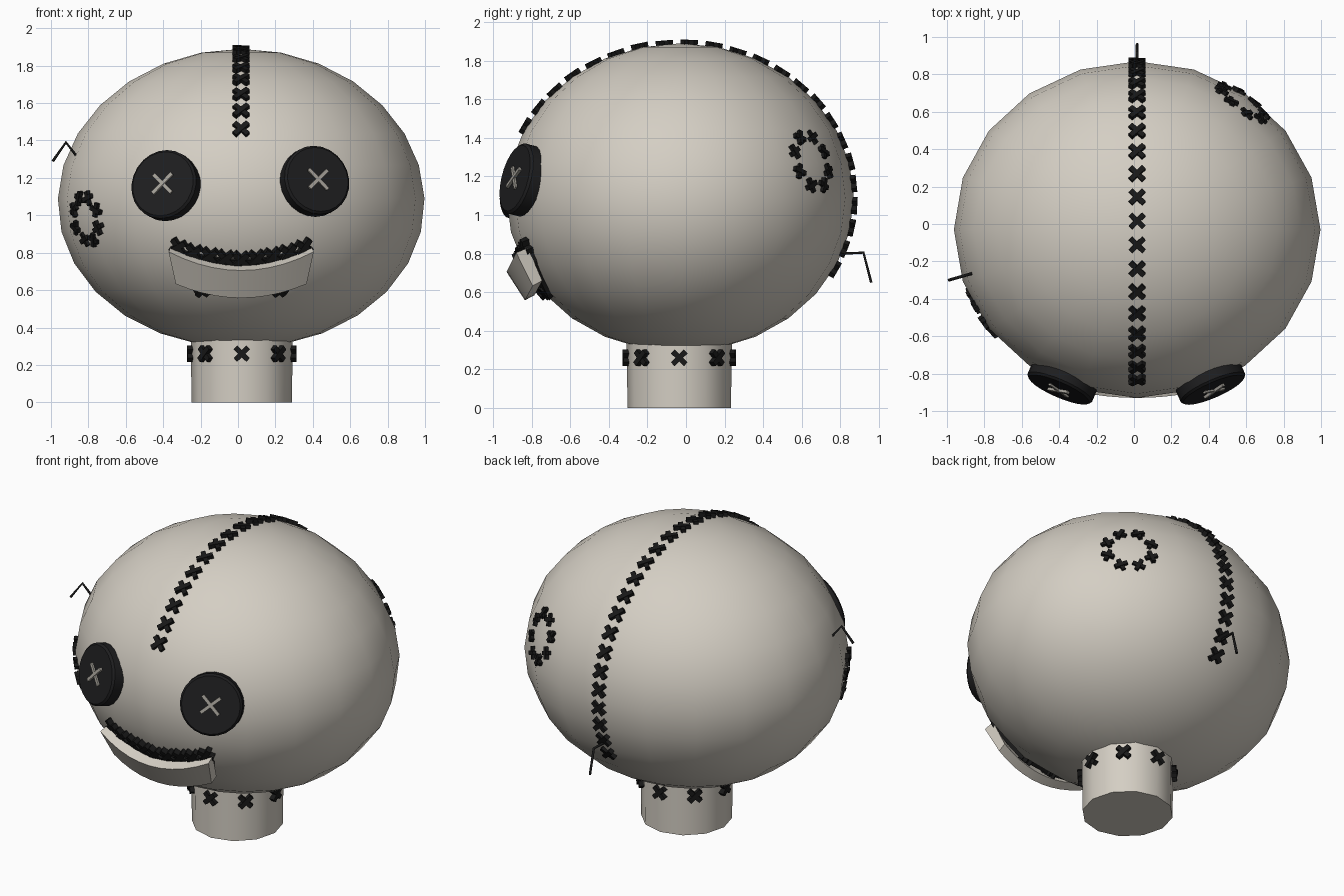
import bpy, bmesh, math
from mathutils import Vector, Matrix
from mathutils.bvhtree import BVHTree

if "Cube" in bpy.data.objects:
    bpy.data.objects.remove(bpy.data.objects["Cube"])

C = Vector((0.017, -0.03, 1.09))      # head centre
R = Vector((0.98, 0.9, 0.8))          # head radii
UP = Vector((0, 0, 1))


def material(name, rgb):
    m = bpy.data.materials.new(name)
    m.use_nodes = True
    m.diffuse_color = (*rgb, 1)
    bsdf = m.node_tree.nodes["Principled BSDF"]
    bsdf.inputs["Base Color"].default_value = (*rgb, 1)
    bsdf.inputs["Roughness"].default_value = 0.8
    return m


cloth = material("cream cloth", (0.66, 0.62, 0.55))
black = material("black thread", (0.009, 0.009, 0.009))
button = material("charcoal button", (0.013, 0.013, 0.014))
grey = material("grey thread", (0.38, 0.36, 0.32))


def make(name, bm, mat, smooth=None):
    bmesh.ops.recalc_face_normals(bm, faces=bm.faces)
    mesh = bpy.data.meshes.new(name)
    bm.to_mesh(mesh)
    bm.free()
    mesh.materials.append(mat)
    ob = bpy.data.objects.new(name, mesh)
    bpy.context.collection.objects.link(ob)
    if smooth:
        bpy.ops.object.select_all(action='DESELECT')
        ob.select_set(True)
        bpy.context.view_layer.objects.active = ob
        bpy.ops.object.shade_smooth_by_angle(angle=math.radians(smooth))
    return ob


def frame(p, n, up=UP):
    """Matrix at p whose local z is n and local y leans towards up."""
    n = n.normalized()
    x = up.cross(n).normalized()
    y = n.cross(x)
    return Matrix.Translation(p) @ Matrix((x, y, n)).transposed().to_4x4()


def cross(bm, m, length, width, thick):
    """Two crossed bars, one a little higher than the other."""
    for s in (-1, 1):
        bmesh.ops.create_cube(bm, size=1, matrix=m
                              @ Matrix.Translation((0, 0, 0.002 * s))
                              @ Matrix.Rotation(s * math.radians(44), 4, 'Z')
                              @ Matrix.Diagonal((length, width, thick, 1)))


def normal(p):
    return Vector([(p[i] - C[i]) / R[i] ** 2 for i in range(3)]).normalized()


# Head: slightly narrower at the crown
bm = bmesh.new()
bmesh.ops.create_uvsphere(bm, u_segments=20, v_segments=14, radius=1)
for v in bm.verts:
    k = 1 - 0.025 * v.co.z
    v.co = C + Vector((v.co.x * R.x * (k if abs(v.co.z) > 0.01 else 1),
                       v.co.y * R.y, v.co.z * R.z))
head_tree = BVHTree.FromBMesh(bm)
make("head", bm, cloth, 60)


def snap(p):
    return head_tree.find_nearest(p)[0]


def front_point(x, z):
    a = 1 - ((x - C.x) / R.x) ** 2 - ((z - C.z) / R.z) ** 2
    return snap(Vector((x, C.y - R.y * math.sqrt(a), z)))


# Neck
bm = bmesh.new()
bmesh.ops.create_cone(bm, cap_ends=True, segments=12, radius1=0.268, radius2=0.274,
                      depth=0.42, matrix=Matrix.Translation((0.02, -0.035, 0.21)))
make("neck", bm, cloth, 45)

# Stitches round the neck
bm = bmesh.new()
for i in range(8):
    a = i * math.pi / 4
    n = Vector((math.sin(a), -math.cos(a), 0))
    cross(bm, frame(Vector((0.02, -0.035, 0.26)) + n * 0.274, n), 0.095, 0.028, 0.035)
make("neck_stitches", bm, black)

# Seam over the middle of the head
bm = bmesh.new()
for i in range(23):
    a = math.radians(27.5 + i * 180 / 22)
    p = C + Vector((0, -R.y * math.cos(a), R.z * math.sin(a)))
    tangent = Vector((0, R.y * math.sin(a), R.z * math.cos(a)))
    n = normal(p)
    cross(bm, frame(snap(p) + n * 0.006, n, tangent), 0.1, 0.028, 0.03)
make("head_seam_stitches", bm, black)


# Round stitched patches
def ring(name, centre, radius):
    bm = bmesh.new()
    base = frame(centre, normal(centre))
    for i in range(8):
        a = (i + 0.5) * math.pi / 4
        p = snap(base @ Vector((radius * math.cos(a), radius * math.sin(a), 0)))
        n = normal(p)
        cross(bm, frame(p + n * 0.005, n, p - centre), 0.078, 0.024, 0.028)
    make(name, bm, black)


ring("right_cheek_patch_stitches", Vector((-0.82, -0.48, 0.98)), 0.125)
ring("back_left_patch_stitches", Vector((0.585, 0.656, 1.28)), 0.14)

# Button eyes with crossed thread
for side, x, z, spin in (("right", -0.385, 1.157, 3), ("left", 0.41, 1.18, -4)):
    n = Vector((math.copysign(0.4, x), -0.92, 0.24)).normalized()
    m = frame(front_point(x, z) + n * 0.022, n)
    bm = bmesh.new()
    bmesh.ops.create_cone(bm, cap_ends=True, segments=24, radius1=0.188,
                          radius2=0.188, depth=0.075, matrix=m)
    caps = [f for f in bm.faces if len(f.verts) > 4]
    front = max(caps, key=lambda f: f.calc_center_median().dot(n))
    bmesh.ops.bevel(bm, geom=list(front.edges), offset=0.012, segments=1,
                    affect='EDGES')
    make(side + "_button_eye", bm, button, 30)
    bm = bmesh.new()
    cross(bm, m @ Matrix.Translation((0, 0, 0.042))
          @ Matrix.Rotation(math.radians(spin), 4, 'Z'), 0.15, 0.02, 0.016)
    make(side + "_eye_thread", bm, grey)


# Solid swept from a closed section along u = -1..1
def sweep(name, section, steps, mat):
    bm = bmesh.new()
    rows = [[bm.verts.new(p) for p in section(-1 + 2 * i / steps)]
            for i in range(steps + 1)]
    for a, b in zip(rows, rows[1:]):
        for k in range(len(a)):
            j = (k + 1) % len(a)
            bm.faces.new((a[k], a[j], b[j], b[k]))
    bm.faces.new(rows[0])
    bm.faces.new(rows[-1][::-1])
    return make(name, bm, mat, 30)


# Lower lip standing proud of the face
def lip_section(u):
    q = u * u
    xt, xb = C.x + 0.388 * u, C.x + 0.35 * u
    return ((xt, -0.93 + 0.05 * q, 0.705 + 0.1 * q),
            (xb, -0.835 + 0.04 * q, 0.558 + 0.075 * q),
            (xb, -0.785 + 0.04 * q, 0.585 + 0.075 * q),
            (xt * 0.97, -0.87 + 0.05 * q, 0.73 + 0.1 * q))


sweep("lower_lip", lip_section, 10, cloth)


# Dark mouth behind the lip
def mouth_section(u):
    q = u * u
    x = C.x + 0.36 * u
    top = 0.765 + 0.065 * q
    low = 0.585 + max(0, abs(u) - 0.65) * 0.5
    zs = [top + (low - top) * k / 4 for k in range(5)]
    pts = [front_point(x, z) for z in zs]
    return [p + normal(p) * 0.022 for p in pts] + [p - normal(p) * 0.02 for p in pts[::-1]]


sweep("mouth", mouth_section, 12, black)

# Stitches along the mouth
bm = bmesh.new()
for i in range(9):
    u = -1 + i / 4
    p = front_point(C.x + 0.335 * u, 0.77 + 0.065 * u * u)
    n = normal(p)
    cross(bm, frame(p + n * 0.015, n, Vector((-0.3 * u, 0, 1))), 0.1, 0.03, 0.04)
for x in (-0.19, 0.017, 0.22):
    p = front_point(x, 0.605)
    cross(bm, frame(p + normal(p) * 0.012, normal(p)), 0.085, 0.028, 0.035)
make("mouth_stitches", bm, black)


# Loose thread ends
def thread(name, points):
    cu = bpy.data.curves.new(name, 'CURVE')
    cu.dimensions = '3D'
    cu.bevel_depth = 0.008
    cu.bevel_resolution = 1
    cu.use_fill_caps = True
    sp = cu.splines.new('POLY')
    sp.points.add(len(points) - 1)
    for pt, co in zip(sp.points, points):
        pt.co = (*co, 1)
    cu.materials.append(black)
    bpy.context.collection.objects.link(bpy.data.objects.new(name, cu))


thread("right_loose_thread", [(-0.99, -0.3, 1.29), (-0.92, -0.28, 1.39), (-0.85, -0.26, 1.3)])
thread("back_loose_thread", [(0.017, 0.8, 0.8), (0.017, 0.92, 0.805), (0.017, 0.96, 0.65)])
